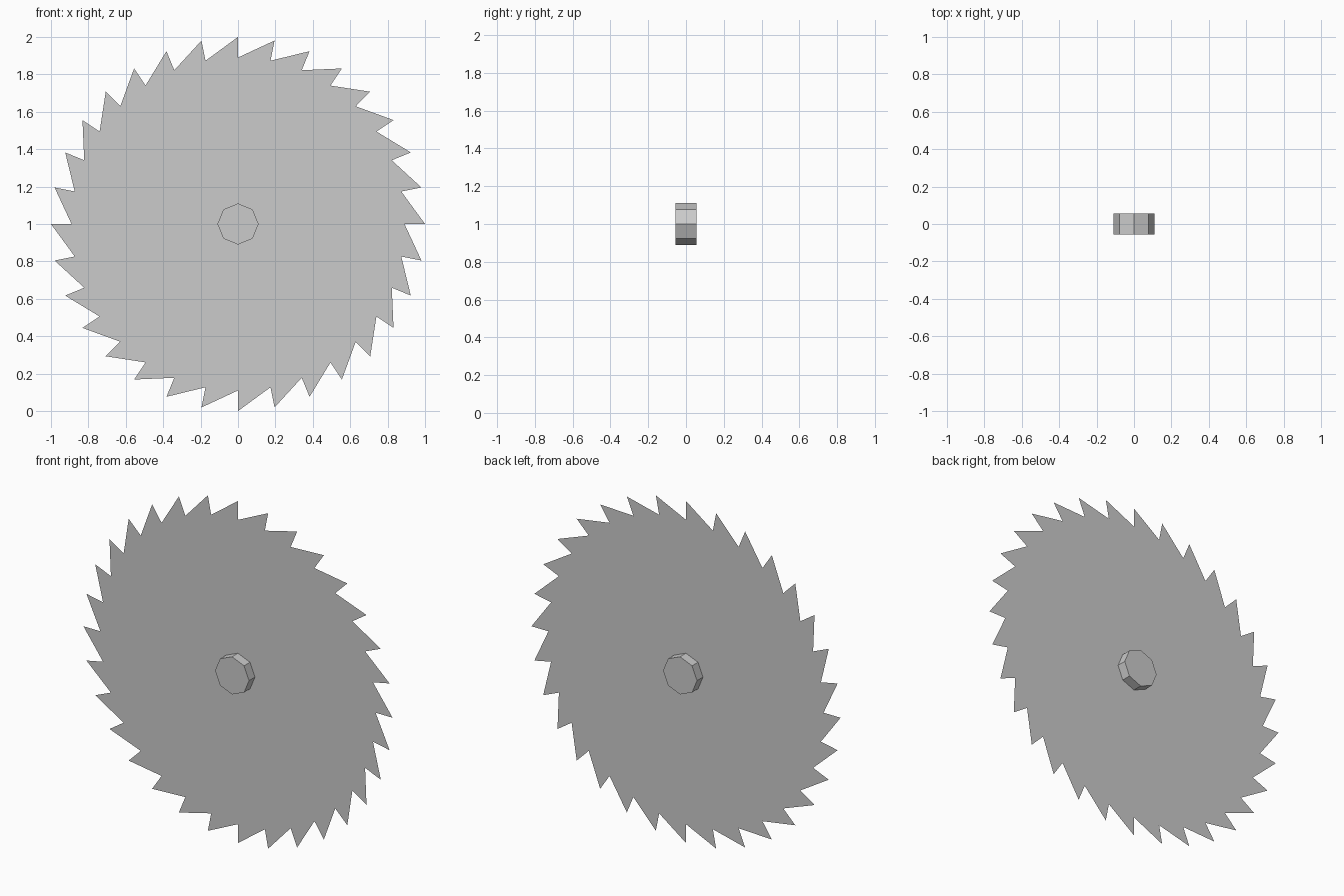
import bpy, bmesh
from math import sin, cos, tau, pi

if "Cube" in bpy.data.objects:
    bpy.data.objects.remove(bpy.data.objects["Cube"])

CENTRE_Z = 1.0
TEETH, TIP_R, ROOT_R = 32, 1.0, 0.89
HUB_SIDES, HUB_R, HUB_HALF = 8, 0.11, 0.055


def make_object(name, bm):
    mesh = bpy.data.meshes.new(name)
    bm.to_mesh(mesh)
    bm.free()
    obj = bpy.data.objects.new(name, mesh)
    obj.location.z = CENTRE_Z
    bpy.context.collection.objects.link(obj)
    return obj


def polar(bm, radius, angle, y=0.0):
    return bm.verts.new((radius * cos(angle), y, radius * sin(angle)))


# Saw blade: paper-thin disc, each tooth has a radial edge and a slanted back
bm = bmesh.new()
hub_ring = [polar(bm, HUB_R * 0.5, -tau * i / TEETH) for i in range(TEETH)]
tips = [polar(bm, TIP_R, -tau * i / TEETH) for i in range(TEETH)]
roots = [polar(bm, ROOT_R, -tau * i / TEETH) for i in range(TEETH)]
for i in range(TEETH):
    j = (i + 1) % TEETH
    bm.faces.new((hub_ring[i], roots[i], roots[j], hub_ring[j]))
    bm.faces.new((roots[i], tips[j], roots[j]))
bm.faces.new(hub_ring)
# The tip of each tooth lies on the radial line through its root
bmesh.ops.recalc_face_normals(bm, faces=bm.faces)
make_object("saw_blade", bm)

# Hub: short octagonal axle through the blade
bm = bmesh.new()
front = [polar(bm, HUB_R, tau * i / HUB_SIDES, -HUB_HALF) for i in range(HUB_SIDES)]
back = [polar(bm, HUB_R, tau * i / HUB_SIDES, HUB_HALF) for i in range(HUB_SIDES)]
bm.faces.new(front)
bm.faces.new(back[::-1])
for i in range(HUB_SIDES):
    j = (i + 1) % HUB_SIDES
    bm.faces.new((front[i], back[i], back[j], front[j]))
bmesh.ops.recalc_face_normals(bm, faces=bm.faces)
make_object("hub", bm)
